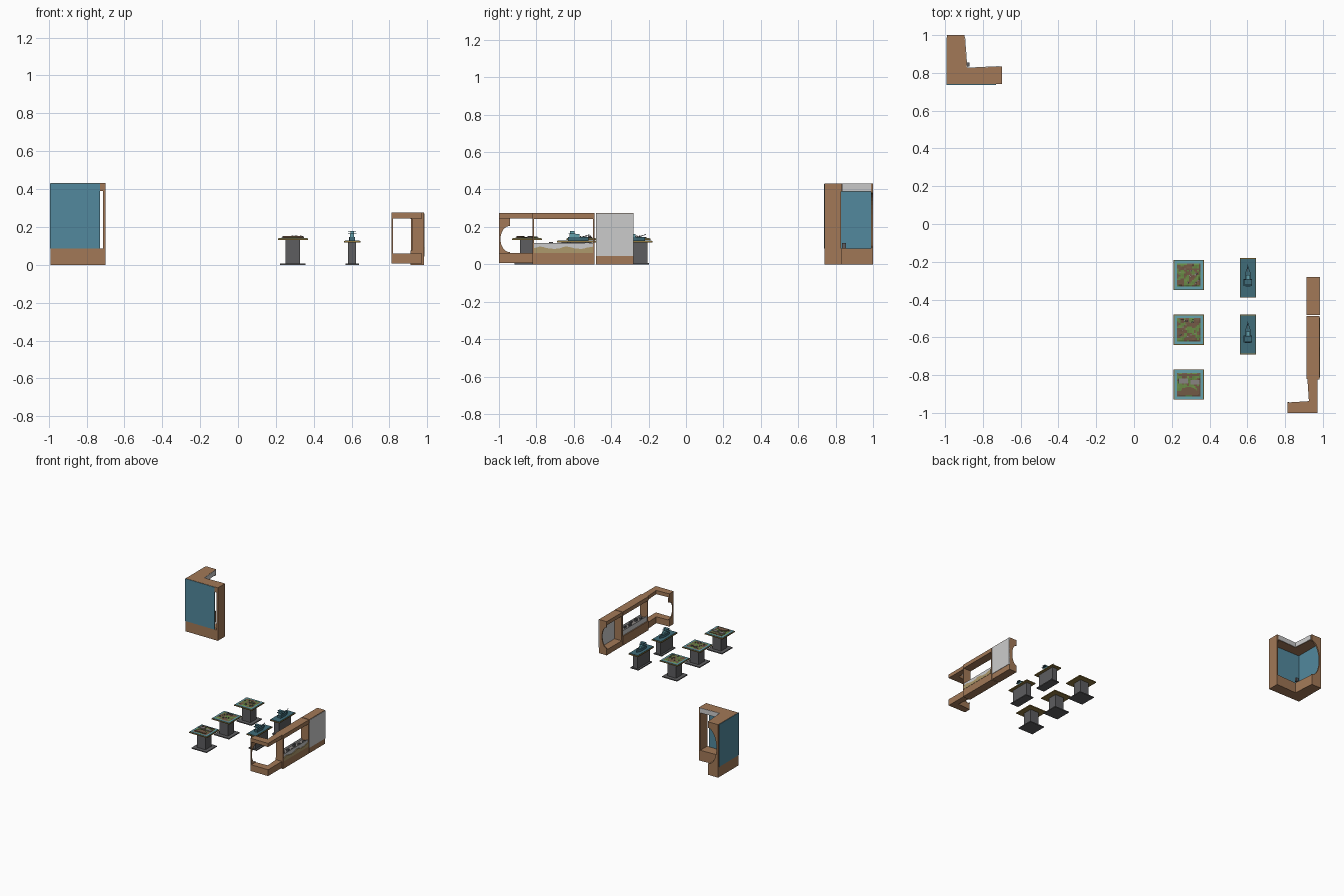
import bpy, bmesh, math, random
from mathutils import Vector, noise

if "Cube" in bpy.data.objects:
    bpy.data.objects.remove(bpy.data.objects["Cube"])

random.seed(4)


def mat(name, r, g, b):
    m = bpy.data.materials.new(name)
    m.diffuse_color = (r, g, b, 1)
    m.use_nodes = True
    m.node_tree.nodes["Principled BSDF"].inputs["Base Color"].default_value = m.diffuse_color
    return m


WOOD = mat("wood", 0.36, 0.19, 0.095)
BLUE = mat("blue", 0.085, 0.25, 0.34)
DARK = mat("dark_grey", 0.11, 0.11, 0.115)
TEAL = mat("teal", 0.05, 0.15, 0.19)
WATER = mat("water", 0.13, 0.36, 0.42)
GOLD = mat("gold", 0.28, 0.19, 0.05)
GREEN = mat("green", 0.14, 0.25, 0.06)
EARTH = mat("earth", 0.17, 0.10, 0.06)
SAND = mat("sand", 0.42, 0.32, 0.15)
STONE = mat("stone", 0.25, 0.23, 0.22)


def finish(name, bm, mats):
    bmesh.ops.recalc_face_normals(bm, faces=bm.faces)
    me = bpy.data.meshes.new(name)
    bm.to_mesh(me)
    bm.free()
    for m in mats:
        if m:
            me.materials.append(m)
    ob = bpy.data.objects.new(name, me)
    bpy.context.collection.objects.link(ob)
    return ob


def prism(name, pts, a, b, m=None, axis='z'):
    """Extrude a 2D outline from a to b along an axis."""
    place = {'z': lambda u, v, w: (u, v, w),
             'y': lambda u, v, w: (u, w, v),
             'x': lambda u, v, w: (w, u, v)}[axis]
    bm = bmesh.new()
    lo = [bm.verts.new(place(u, v, a)) for u, v in pts]
    hi = [bm.verts.new(place(u, v, b)) for u, v in pts]
    bm.faces.new(lo)
    bm.faces.new(hi)
    n = len(pts)
    for i in range(n):
        j = (i + 1) % n
        bm.faces.new((lo[i], lo[j], hi[j], hi[i]))
    return finish(name, bm, [m])


def box(name, x0, x1, y0, y1, z0, z1, m=None):
    return prism(name, [(x0, y0), (x1, y0), (x1, y1), (x0, y1)], z0, z1, m)


def arc_panel(name, back, front, z0, z1, zc, rz, depth, a, b, axis):
    """End panel with a rounded bite taken out of its open edge."""
    pts = [(back, z0), (front, z0)]
    s = 1 if back > front else -1
    for i in range(17):
        t = math.pi * i / 16
        pts.append((front + s * depth * math.sin(t), zc - rz * math.cos(t)))
    pts += [(front, z1), (back, z1)]
    return prism(name, pts, a, b, WOOD, axis)


# ---- Tall corner case ----
corner_l = [(-0.99, 0.74), (-0.70, 0.74), (-0.70, 0.833), (-0.885, 0.825),
            (-0.898, 1.0), (-0.99, 1.0)]
prism("corner_base", corner_l, 0, 0.085, WOOD)
prism("corner_header", corner_l, 0.39, 0.432, WOOD)
box("corner_end_post", -0.712, -0.70, 0.74, 0.83, 0.085, 0.39, WOOD)
arc_panel("corner_arched_end", -0.99, -0.90, 0.085, 0.39, 0.237, 0.145, 0.075,
          0.988, 1.0, 'y')
box("corner_back_panel", -0.992, -0.73, 0.737, 0.745, 0.085, 0.43, BLUE)
box("corner_side_panel", -0.993, -0.985, 0.737, 0.988, 0.085, 0.43, BLUE)
prism("corner_header_lining", [(-0.712, 0.8325), (-0.712, 0.836), (-0.882, 0.828),
      (-0.894, 0.99), (-0.898, 0.99), (-0.886, 0.824)], 0.392, 0.431)
box("corner_exhibit_block", -0.95, -0.90, 0.77, 0.81, 0.085, 0.10, STONE)
box("corner_exhibit_stand", -0.89, -0.87, 0.835, 0.855, 0.085, 0.115, DARK)

# ---- Long wall case: open corner ----
wall_l = [(0.812, -1.0), (0.972, -1.0), (0.972, -0.82), (0.918, -0.82),
          (0.926, -0.938), (0.812, -0.945)]
prism("open_corner_base", wall_l, 0.008, 0.06, WOOD)
prism("open_corner_header", wall_l, 0.245, 0.275, WOOD)
arc_panel("open_corner_arched_end", -1.0, -0.942, 0.06, 0.245, 0.135, 0.07, 0.05,
          0.812, 0.820, 'x')

# ---- Long wall case: middle window ----
box("window_base", 0.912, 0.982, -0.82, -0.488, 0, 0.075, WOOD)
box("window_header", 0.912, 0.982, -0.82, -0.488, 0.243, 0.275, WOOD)
box("window_near_wall", 0.918, 0.982, -0.822, -0.812, 0.0, 0.275, WOOD)
box("window_far_wall", 0.914, 0.982, -0.496, -0.488, 0.0, 0.275, WOOD)
for x in (0.920, 0.974):
    box("window_low_screen", x, x + 0.004, -0.812, -0.496, 0.07, 0.115)
ridge = [(-0.812, 0.06)] + [(-0.812 + 0.316 * i / 20,
         0.088 + 0.008 * math.sin(i * 0.7) + random.uniform(-0.003, 0.003))
         for i in range(21)] + [(-0.496, 0.06)]
prism("window_sand_strip", ridge, 0.976, 0.984, SAND, 'x')
box("window_display_bed", 0.924, 0.974, -0.812, -0.496, 0.07, 0.10, STONE)
for i in range(6):
    y = -0.78 + i * 0.048
    x = 0.938 + 0.012 * (i % 3)
    box("window_exhibit", x, x + 0.012, y, y + 0.022, 0.10, 0.112 + 0.006 * (i % 2), DARK)

# ---- Long wall case: closed end ----
box("closed_base", 0.912, 0.982, -0.482, -0.28, 0, 0.045, WOOD)
box("closed_header", 0.912, 0.982, -0.482, -0.28, 0.245, 0.275, WOOD)
box("closed_back_panel", 0.976, 0.985, -0.482, -0.28, 0.045, 0.271)
box("closed_near_wall", 0.914, 0.978, -0.482, -0.474, 0.04, 0.25, WOOD)
arc_panel("closed_arched_end", 0.98, 0.914, 0.04, 0.25, 0.142, 0.085, 0.04,
          -0.288, -0.28, 'y')


# ---- Table helpers ----
def table(cx, cy, hx, hy, col_x, col_y, z, top):
    box("table_foot", cx - hx * .84, cx + hx * .84, cy - hy * .84, cy + hy * .84, 0, 0.008, DARK)
    box("table_column", cx - col_x, cx + col_x, cy - col_y, cy + col_y, 0.008, z, DARK)
    box("table_rim", cx - hx, cx + hx, cy - hy, cy + hy, z, z + 0.008, GOLD)
    box("table_water", cx - hx + .004, cx + hx - .004, cy - hy + .004, cy + hy - .004,
        z + 0.006, z + 0.011, top)


def terrain(cx, cy, z, half, seed):
    n = 14
    bm = bmesh.new()
    bmesh.ops.create_grid(bm, x_segments=n, y_segments=n, size=half)
    for v in bm.verts:
        edge = max(abs(v.co.x), abs(v.co.y)) > half * 0.98
        h = noise.noise(Vector((v.co.x * 45, v.co.y * 45, seed)))
        v.co.z = 0 if edge else 0.003 + 0.005 * max(0, h)
    for f in bm.faces:
        c = f.calc_center_median()
        k = noise.noise(Vector((c.x * 40, c.y * 40, seed + 5)))
        f.material_index = 1 if k > 0.0 else 0
    bmesh.ops.translate(bm, verts=bm.verts, vec=(cx, cy, z))
    finish("map_terrain", bm, [GREEN, EARTH])


# ---- Three square map tables ----
for i, cy in enumerate((-0.27, -0.56, -0.85)):
    cx, z = 0.29, 0.130
    table(cx, cy, 0.08, 0.08, 0.038, 0.038, z, WATER)
    terrain(cx, cy, z + 0.0115, 0.062, i * 9.3)
    if i < 2:
        for k in range(12):
            x, y = cx + random.uniform(-.05, .05), cy + random.uniform(-.05, .05)
            s = random.uniform(.002, .005)
            box("map_building", x - s, x + s, y - s, y + s, z + 0.01, z + 0.019 + s, STONE)
    else:
        hill = [(cx + 0.05 * math.cos(math.pi * t / 12),
                 cy - 0.055 + 0.042 * math.sin(math.pi * t / 12)) for t in range(13)]
        prism("map_hill", hill, z + 0.01, z + 0.021, EARTH)
        box("map_hall_left", cx - 0.055, cx - 0.005, cy + 0.005, cy + 0.032, z + 0.01, z + 0.022, STONE)
        box("map_hall_right", cx + 0.008, cx + 0.058, cy, cy + 0.025, z + 0.01, z + 0.020, STONE)
        box("map_upper_field", cx - 0.055, cx + 0.055, cy + 0.045, cy + 0.056, z + 0.01, z + 0.018, EARTH)

# ---- Two ship tables ----
for cy in (-0.285, -0.585):
    cx, z = 0.603, 0.117
    table(cx, cy, 0.043, 0.105, 0.021, 0.08, z, TEAL)
    deck = z + 0.011
    hull = [(cx - .014, cy - .045), (cx + .014, cy - .045), (cx + .016, cy + .02),
            (cx, cy + .065), (cx - .016, cy + .02)]
    prism("ship_hull", hull, deck, deck + 0.018, TEAL)
    box("ship_cabin", cx - .011, cx + .011, cy - .038, cy + .015, deck + .018, deck + .034, WATER)
    box("ship_roof", cx - .023, cx + .023, cy - .043, cy - .005, deck + .034, deck + .038, TEAL)
    box("ship_bridge", cx - .009, cx + .009, cy - .034, cy - .012, deck + .038, deck + .048, WATER)
    box("ship_top_deck", cx - .021, cx + .021, cy - .036, cy - .010, deck + .048, deck + .051, TEAL)
    prism("ship_bow_spar", [(cy + .03, deck + .016), (cy + .07, deck + .03),
          (cy + .07, deck + .033), (cy + .03, deck + .02)], cx - .0015, cx + .0015, DARK, 'x')
